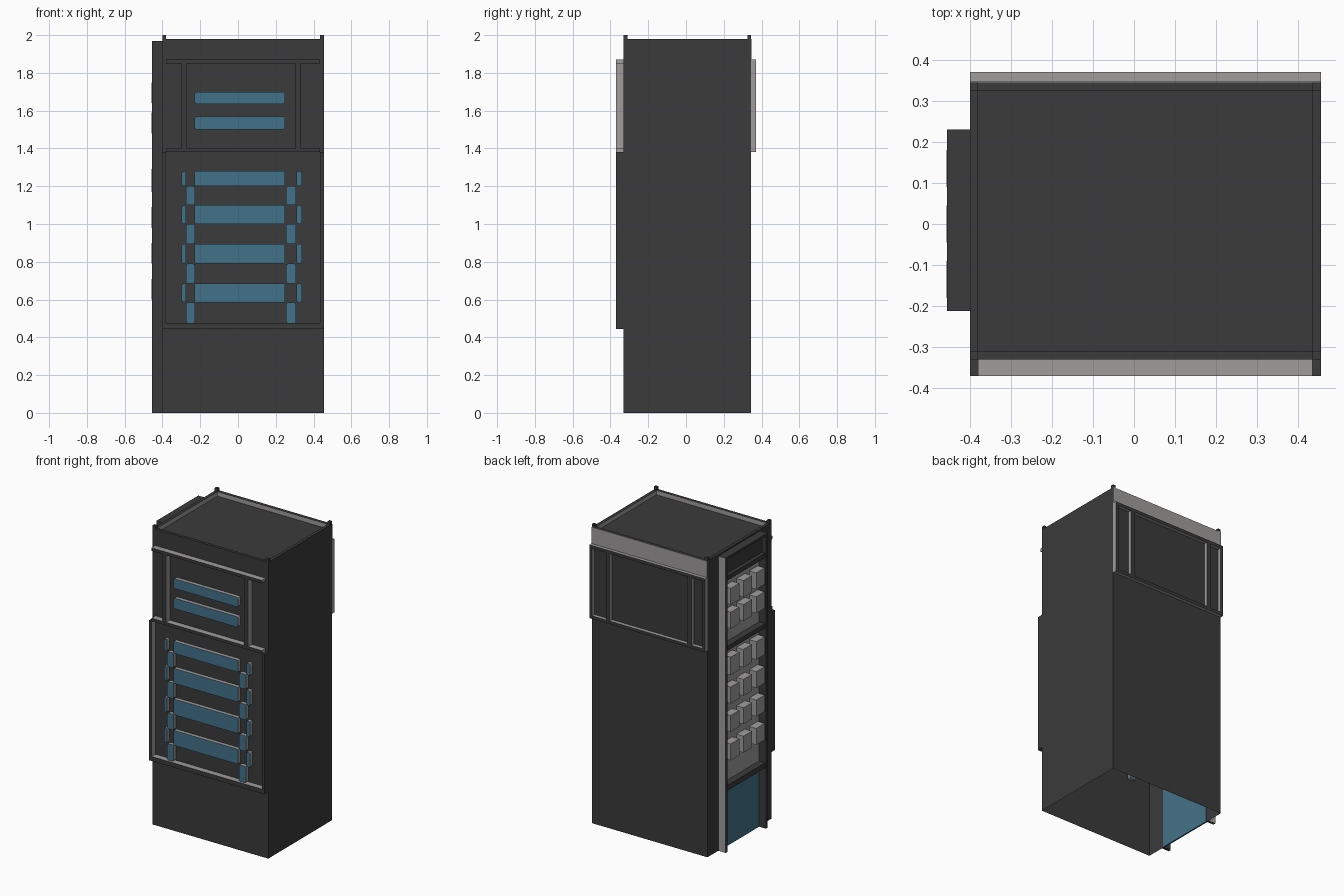
import bpy, bmesh

if "Cube" in bpy.data.objects:
    bpy.data.objects.remove(bpy.data.objects["Cube"])


def material(name, rgb):
    m = bpy.data.materials.new(name)
    m.diffuse_color = (*rgb, 1)
    m.use_nodes = True
    m.node_tree.nodes["Principled BSDF"].inputs["Base Color"].default_value = m.diffuse_color
    return m


DARK, GRAY, BLUE = 0, 1, 2
MATS = [material("dark_metal", (0.043, 0.043, 0.043)),
        material("light_gray", (0.35, 0.335, 0.335)),
        material("steel_blue", (0.055, 0.168, 0.25))]


def box(name, x, y, z, paint=DARK, open_bottom=False, chamfer=0):
    """Box from three ranges; paint is a slot or a rule on the face normal."""
    bm = bmesh.new()
    bmesh.ops.create_cube(bm, size=1)
    for v in bm.verts:
        for i, (a, b) in enumerate((x, y, z)):
            v.co[i] = a if v.co[i] < 0 else b
    if chamfer:  # round the edges that run front to back
        edges = [e for e in bm.edges
                 if abs(e.verts[0].co.y - e.verts[1].co.y) > 1e-4]
        bmesh.ops.bevel(bm, geom=edges, offset=chamfer, segments=2,
                        profile=0.5, affect='EDGES')
    bm.normal_update()
    if open_bottom:
        low = [f for f in bm.faces if f.normal.z < -0.9]
        bmesh.ops.delete(bm, geom=low, context='FACES')
    for f in bm.faces:
        f.material_index = paint(f.normal) if callable(paint) else paint
    me = bpy.data.meshes.new(name)
    bm.to_mesh(me)
    bm.free()
    for m in MATS:
        me.materials.append(m)
    ob = bpy.data.objects.new(name, me)
    bpy.context.collection.objects.link(ob)
    return ob


def trim(n):  # dark front and back, gray edges
    return DARK if abs(n.y) > 0.9 else GRAY


def button(n):  # blue front and back, gray edges
    return BLUE if abs(n.y) > 0.9 else GRAY


X0, X1, Y0, Y1 = -0.40, 0.455, -0.33, 0.345
T = 0.02

# cabinet shell, open underneath
box("cabinet", (X0, X1), (Y0, Y1), (0, 1.95), open_bottom=True)

# raised roof rim with gray inner faces, and corner pins
R = (1.95, 1.98)
box("rim_left", (X0, X0 + T), (Y0, Y1), R, lambda n: GRAY if n.x > 0.9 else DARK)
box("rim_right", (X1 - T, X1), (Y0, Y1), R, lambda n: GRAY if n.x < -0.9 else DARK)
box("rim_front", (X0 + T, X1 - T), (Y0, Y0 + T), R, lambda n: GRAY if n.y > 0.9 else DARK)
box("rim_back", (X0 + T, X1 - T), (Y1 - T, Y1), R, lambda n: GRAY if n.y < -0.9 else DARK)
for x in (X0, X1 - T):
    for y in (Y0, Y1 - T):
        box("corner_pin", (x, x + T), (y, y + T), (1.98, 2.0))

# gray strip along the top of the back
box("back_top_strip", (X0, X1), (Y1, Y1 + 0.002), (1.87, 1.98), GRAY)

# upper trim frames on front and back
front, back = (-0.37, Y0), (Y1, 0.37)
for side, y, x in (("front", front, (-0.38, 0.435)), ("back", back, (X0, X1))):
    for z in (1.38, 1.85):
        box(side + "_upper_rail", x, y, (z, z + 0.02), trim)
    for px in (-0.30, 0.305):
        box(side + "_upper_post", (px, px + 0.028), y, (1.40, 1.85), trim)
for px in (X0, X1 - T):
    box("back_corner_post", (px, px + T), back, (1.40, 1.85), trim)

# lower front frame
box("front_lower_rail", (X0 + T, X1 - T), front, (0.445, 0.475), trim)
box("front_left_post", (X0, X0 + T), front, (0.445, 1.38),
    lambda n: GRAY if n.x > 0.9 else DARK)
box("front_right_post", (X1 - T, X1), front, (0.445, 1.38),
    lambda n: GRAY if n.x < -0.9 else DARK)

# blue slats and their connecting lattice on the front
slat_y = (-0.355, -0.31)
for z in ((1.50, 1.57), (1.635, 1.70)):
    box("upper_slat", (-0.23, 0.25), slat_y, z, button, chamfer=0.012)
rows = [(0.585, 0.685), (0.79, 0.895), (1.0, 1.10), (1.20, 1.28)]
bottom = 0.475
for z in rows:
    box("lower_slat", (-0.23, 0.25), slat_y, z, button, chamfer=0.008)
    for x in ((-0.298, -0.275), (0.31, 0.338)):
        box("slat_end", x, slat_y, z, button, chamfer=0.01)
    for x in ((-0.275, -0.228), (0.255, 0.308)):
        box("slat_link", x, slat_y, (bottom, z[0]), button, chamfer=0.01)
    bottom = z[1]

# display bay on the left side: cheeks, lid, header and shelves
bay_x = (-0.455, X0)
box("bay_back_cheek", bay_x, (0.212, 0.23), (0, 1.97),
    lambda n: GRAY if n.y > 0.9 else DARK)
box("bay_front_cheek", bay_x, (-0.212, -0.194), (0, 1.97))
inner = (-0.194, 0.212)
box("bay_lid", bay_x, inner, (1.955, 1.97))
box("bay_header", (-0.425, X0), inner, (1.84, 1.955))
for z in ((0.405, 0.44), (1.34, 1.37), (1.81, 1.84)):
    box("bay_shelf", (-0.45, X0), inner, z)

# gray display backing and blue lower panel
for z in ((0.44, 1.34), (1.37, 1.81)):
    box("display_backing", (-0.405, X0), inner, z, GRAY)
box("lower_blue_panel", (-0.405, -0.395), inner, (0, 0.405), BLUE)

# goods in rows of three
for z, h in ((0.60, 0.11), (0.79, 0.11), (0.98, 0.11), (1.17, 0.12),
             (1.48, 0.11), (1.64, 0.11)):
    for y in (-0.135, 0.0, 0.135):
        box("display_item", (-0.457, -0.405), (y - 0.045, y + 0.045),
            (z, z + h), GRAY)
